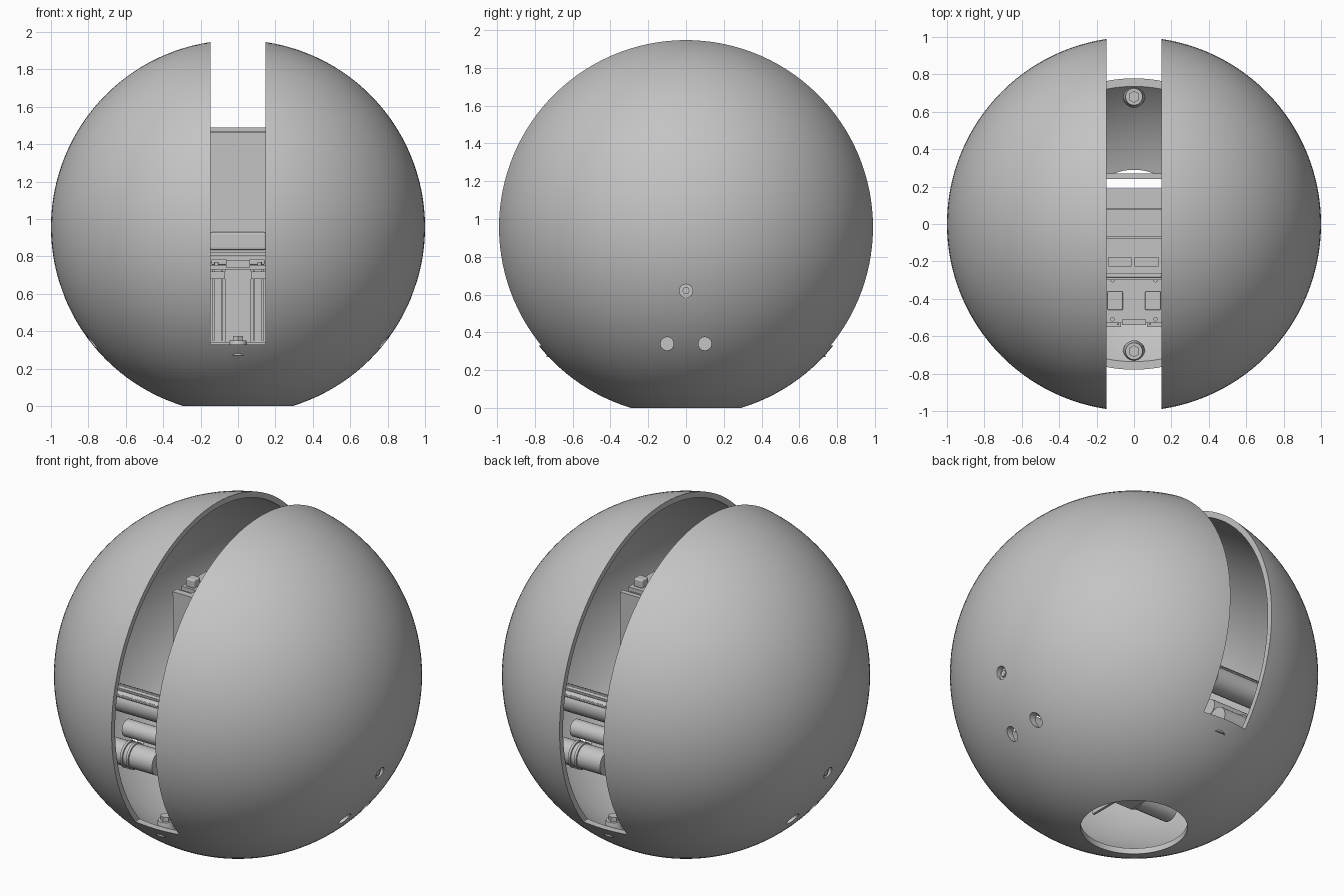
import bpy, bmesh, math
from mathutils import Matrix, Vector

cube = bpy.data.objects.get("Cube")
if cube:
    bpy.data.objects.remove(cube, do_unlink=True)

grey = bpy.data.materials.new("plain grey")
grey.use_nodes = True
GREY = (0.55, 0.55, 0.55, 1)
grey.diffuse_color = GREY
grey.node_tree.nodes["Principled BSDF"].inputs["Base Color"].default_value = GREY

MID = 0.957      # height of the ball's centre
SLOT = 0.146     # half width of the slot
LEDGE = 0.33     # height of the slot's ends


def finish(name, bm, bevel=0.0):
    mesh = bpy.data.meshes.new(name)
    bmesh.ops.recalc_face_normals(bm, faces=bm.faces)
    bm.to_mesh(mesh)
    bm.free()
    mesh.materials.append(grey)
    obj = bpy.data.objects.new(name, mesh)
    bpy.context.collection.objects.link(obj)
    if bevel:
        mod = obj.modifiers.new("soft edges", "BEVEL")
        mod.width, mod.segments = bevel, 3
    return obj


def smooth(obj):
    bpy.ops.object.select_all(action="DESELECT")
    obj.select_set(True)
    bpy.context.view_layer.objects.active = obj
    bpy.ops.object.shade_smooth_by_angle(angle=math.radians(30))


def box(name, x, y, z, bevel=0.0):
    """Box from (low, high) pairs."""
    bm = bmesh.new()
    bmesh.ops.create_cube(bm, size=1)
    for v in bm.verts:
        v.co = Vector([(a + b) / 2 + c * (b - a) for c, (a, b) in zip(v.co, (x, y, z))])
    return finish(name, bm, bevel)


def rod(name, centre, radius, length, axis="Z", sides=32, tip=None):
    bm = bmesh.new()
    turn = Matrix.Rotation(math.pi / 2, 4, "Y") if axis == "X" else Matrix()
    bmesh.ops.create_cone(bm, cap_ends=True, segments=sides, radius1=radius,
                          radius2=radius if tip is None else tip, depth=length,
                          matrix=Matrix.Translation(centre) @ turn)
    obj = finish(name, bm)
    smooth(obj)
    return obj


def ball(name, radius):
    bm = bmesh.new()
    bmesh.ops.create_uvsphere(bm, u_segments=128, v_segments=64, radius=radius,
                              matrix=Matrix.Translation((0, 0, MID)))
    return finish(name, bm)


def cut(target, cutter):
    mod = target.modifiers.new("cut", "BOOLEAN")
    mod.operation, mod.solver, mod.object = "DIFFERENCE", "EXACT", cutter
    bpy.context.view_layer.objects.active = target
    bpy.ops.object.modifier_apply(modifier=mod.name)
    bpy.data.objects.remove(cutter, do_unlink=True)


# Hollow ball with a slot over the top, a round bottom opening and side holes
shell = ball("outer_shell", 1.0)
cut(shell, ball("hollow_cutter", 0.967))
cut(shell, box("slot_cutter", (-SLOT, SLOT), (-1.2, 1.2), (LEDGE, 2.2)))
cut(shell, rod("base_cutter", (0, 0, 0), 0.29, 0.4, sides=96))
for y, z in ((-0.1, 0.34), (0.1, 0.34), (0, 0.62)):
    cut(shell, rod("hole_cutter", (0, y, z), 0.035, 2.4, "X"))
smooth(shell)

# Central housing with a segmented lid
box("housing", (-0.25, 0.25), (-0.26, 0.19), (0.82, 1.465))
for i, (a, b) in enumerate(((-0.265, -0.225), (-0.18, -0.078), (-0.068, 0.078), (0.084, 0.19))):
    box(f"lid_panel_{i + 1}", (-0.25, 0.25), (a, b), (1.467, 1.49))
for i, x in enumerate((-0.145, -0.005, 0.14)):
    box(f"lid_rib_{i + 1}", (x - 0.008, x + 0.008), (-0.225, -0.18), (1.467, 1.49))
box("rear_panel", (-0.25, 0.25), (0.24, 0.27), (0.4, 1.49))
box("front_cover", (-0.15, 0.15), (-0.29, -0.255), (0.835, 0.93), 0.012)
box("cover_lip", (-0.16, 0.16), (-0.3, -0.25), (0.805, 0.825))

# Lower body under the housing, up to the bottom opening
box("lower_body", (-0.2, 0.2), (-0.26, 0.19), (0.3, 0.77))

# Front drive bracket: deck, column, rails and feet
box("bracket_deck", (-0.16, 0.16), (-0.53, -0.26), (0.73, 0.755))
box("deck_bridge", (-0.065, 0.065), (-0.54, -0.51), (0.74, 0.78))
box("bracket_column", (-0.07, 0.07), (-0.51, -0.28), (0.34, 0.73))
box("back_plate", (-0.16, 0.16), (-0.29, -0.26), (0.34, 0.73))
for side, s in (("left", 1), ("right", -1)):
    def span(a, b):
        return tuple(sorted((s * a, s * b)))
    box(f"{side}_rail", span(0.08, 0.092), (-0.54, -0.28), (0.35, 0.73))
    box(f"{side}_outer_rail", span(0.125, 0.14), (-0.5, -0.28), (0.35, 0.73))
    box(f"{side}_deck_pad", span(0.06, 0.142), (-0.46, -0.36), (0.755, 0.785), 0.006)
    box(f"{side}_deck_clip", span(0.07, 0.16), (-0.55, -0.53), (0.68, 0.72))
    for y in (-0.51, -0.3):
        rod(f"{side}_deck_screw", (s * 0.115, y, 0.76), 0.012, 0.02, sides=16)

    # Side bolts behind the upper holes
    rod(f"{side}_axle_bolt", (s * 0.78, 0, 0.62), 0.045, 0.28, "X")
    rod(f"{side}_bolt_head", (s * 0.918, 0, 0.62), 0.02, 0.02, "X", 6)

    # Motors, cells and connectors in each corner
    for end, t in (("front", -1), ("rear", 1)):
        rod(f"{side}_{end}_upper_cell", (s * 0.42, t * 0.4, 0.84), 0.075, 0.44, "X")
        for k in range(3):
            a = math.radians(35 + 28 * k)
            y, z = t * (0.4 + 0.075 * math.cos(a)), 0.84 + 0.075 * math.sin(a)
            rod(f"{side}_{end}_cell_rib", (s * 0.42, y, z), 0.008, 0.42, "X", 8)
        rod(f"{side}_{end}_motor", (s * 0.42, t * 0.46, 0.55), 0.07, 0.44, "X")
        for x in (0.36, 0.4):
            rod(f"{side}_{end}_motor_ring", (s * x, t * 0.46, 0.55), 0.078, 0.015, "X")
        rod(f"{side}_{end}_small_motor", (s * 0.34, t * 0.38, 0.66), 0.05, 0.26, "X")
        box(f"{side}_{end}_connector", span(0.17, 0.23), (t * 0.14 - 0.03, t * 0.14 + 0.03),
            (1.49, 1.54), 0.008)

# Floor screws just inside each end of the slot
for end, t in (("front", -1), ("rear", 1)):
    rod(f"{end}_floor_screw", (0, t * 0.68, 0.31), 0.058, 0.08, tip=0.045)
    rod(f"{end}_screw_head", (0, t * 0.68, 0.36), 0.032, 0.03, sides=6)
